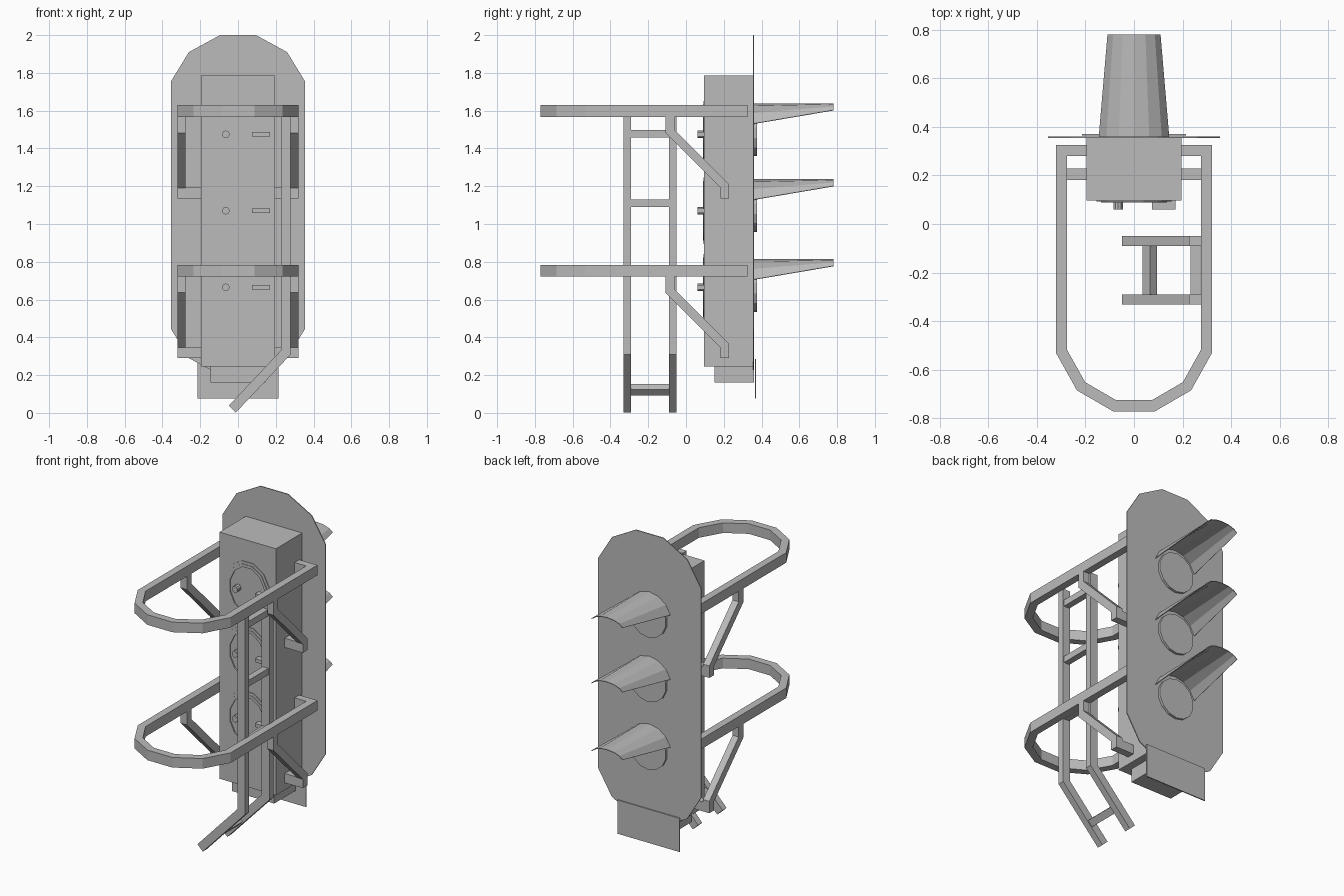
import bpy, bmesh, math
from mathutils import Vector

old = bpy.data.objects.get("Cube")
if old:
    bpy.data.objects.remove(old, do_unlink=True)

grey = bpy.data.materials.new("plain grey")
grey.use_nodes = True
grey.diffuse_color = (0.5, 0.5, 0.5, 1)
grey.node_tree.nodes["Principled BSDF"].inputs["Base Color"].default_value = (0.5, 0.5, 0.5, 1)

# Maps a 2D profile point (u, v) and depth d into space
PLANES = {
    "xz": lambda u, v, d: (u, d, v),
    "yz": lambda u, v, d: (d, u, v),
    "xy": lambda u, v, d: (u, v, d),
}


def finish(name, bm):
    bmesh.ops.recalc_face_normals(bm, faces=bm.faces)
    mesh = bpy.data.meshes.new(name)
    bm.to_mesh(mesh)
    bm.free()
    mesh.materials.append(grey)
    ob = bpy.data.objects.new(name, mesh)
    bpy.context.collection.objects.link(ob)
    return ob


def box(name, x, y, z):
    return prism(name, [(x[0], z[0]), (x[1], z[0]), (x[1], z[1]), (x[0], z[1])], "xz", *y)


def prism(name, outline, plane, lo, hi):
    """Extrude a flat outline between two depths."""
    bm = bmesh.new()
    place = PLANES[plane]
    a, b = ([bm.verts.new(place(u, v, d)) for u, v in outline] for d in (lo, hi))
    bm.faces.new(a)
    bm.faces.new(b)
    for i in range(len(a)):
        bm.faces.new((a[i - 1], a[i], b[i], b[i - 1]))
    return finish(name, bm)


def bar(name, path, width, plane, lo, hi, closed=False):
    """Square-section bar with mitred corners along a 2D path."""
    pts = [Vector(p) for p in path]
    n = len(pts)
    bm = bmesh.new()
    place = PLANES[plane]
    rings = []
    for i, p in enumerate(pts):
        before = (p - pts[i - 1]).normalized() if i or closed else None
        after = (pts[(i + 1) % n] - p).normalized() if i < n - 1 or closed else None
        before, after = before or after, after or before
        side = Vector((-before.y - after.y, before.x + after.x)).normalized()
        side *= width / 2 / side.dot(Vector((-before.y, before.x)))
        l, r = p + side, p - side
        rings.append([bm.verts.new(place(q.x, q.y, d))
                      for q, d in ((l, lo), (r, lo), (r, hi), (l, hi))])
    for i in range(n if closed else n - 1):
        a, b = rings[i], rings[(i + 1) % n]
        for k in range(4):
            bm.faces.new((a[k - 1], a[k], b[k], b[k - 1]))
    if not closed:
        bm.faces.new(rings[0])
        bm.faces.new(rings[-1])
    return finish(name, bm)


def ellipse(x, z, rx, rz, n):
    angles = [2 * math.pi * (i + 0.5) / n for i in range(n)]
    return [(x + rx * math.cos(a), z + rz * math.sin(a)) for a in angles]


def hood(name, zc):
    """Tapered visor: half-round at the plate, flatter at the tip."""
    bm = bmesh.new()
    r, n, top = 0.15, 6, zc + 0.15
    rows = []
    for y, sx, sz in ((0.36, 1, 1), (0.78, 0.75, 0.33)):
        row = []
        for i in range(n + 1):
            a = math.radians(17 + 146 * i / n)
            drop = r - r * math.sin(a)
            row.append(bm.verts.new((sx * r * math.cos(a), y, top - sz * drop)))
        rows.append(row)
    for i in range(n):
        bm.faces.new((rows[0][i], rows[0][i + 1], rows[1][i + 1], rows[1][i]))
    ob = finish(name, bm)
    mod = ob.modifiers.new("thickness", "SOLIDIFY")
    mod.thickness = 0.004
    mod.offset = 0


# Signal housing, backing plate and number plate
FRONT = 0.096
box("housing", (-0.195, 0.195), (FRONT, 0.355), (0.245, 1.785))
box("lower_housing", (-0.145, 0.145), (0.15, 0.36), (0.16, 0.245))
corner = [(0.355, 0.655), (0.26, 0.81), (0.095, 0.9)]
half = corner + [(-x, z) for x, z in reversed(corner)]
prism("backing_plate", [(x, 1.1 + z) for x, z in half] + [(-x, 1.1 - z) for x, z in half],
      "xz", 0.355, 0.361)
box("lower_plate", (-0.215, 0.215), (0.364, 0.371), (0.075, 0.285))

# Lamps: hood and lens at the back, access door at the front
lamps = {"top": (1.487, 1.475), "middle": (1.085, 1.07), "bottom": (0.662, 0.665)}
for label, (zb, zf) in lamps.items():
    hood(label + "_hood", zb)
    prism(label + "_lens", ellipse(0, zb - 0.003, 0.125, 0.125, 14), "xz", 0.36, 0.376)
    bar(label + "_door_rim", ellipse(0, zf, 0.15, 0.172, 12), 0.018, "xz",
        FRONT - 0.004, FRONT + 0.01, closed=True)
    bar(label + "_door_seal", ellipse(0, zf, 0.131, 0.154, 12), 0.018, "xz",
        FRONT - 0.007, FRONT + 0.01, closed=True)
    prism(label + "_door_knob", ellipse(-0.065, zf, 0.02, 0.02, 10), "xz", 0.06, FRONT)
    box(label + "_door_handle", (0.075, 0.17), (0.06, FRONT), (zf - 0.011, zf + 0.011))

# Guard hoops with their braces
right = [(0.195, 0.303), (0.298, 0.303), (0.298, -0.525), (0.218, -0.668), (0.08, -0.748)]
hoop = right + [(-x, y) for x, y in reversed(right)]
for label, z in (("upper", 1.566), ("lower", 0.721)):
    bar(label + "_hoop", hoop, 0.046, "xy", z, z + 0.063)
    brace = [(-0.085, z), (-0.085, z - 0.075), (0.205, z - 0.365), (0.205, z - 0.43)]
    for side, s in (("left", 1), ("right", -1)):
        lo, hi = sorted((s * 0.278, s * 0.321))
        bar(f"{label}_{side}_brace", brace, 0.046, "yz", lo, hi)
        lo, hi = sorted((s * 0.195, s * 0.28))
        box(f"{label}_{side}_brace_foot", (lo, hi), (0.182, 0.228), (z - 0.43, z - 0.372))

# Ladder with a kicked-in lower end
stile = [(0.253, 1.57), (0.253, 0.32), (-0.03, 0.02)]
for label, y in (("front", -0.311), ("rear", -0.07)):
    bar(label + "_ladder_stile", stile, 0.052, "xz", y - 0.02, y + 0.02)
for i, z in enumerate((1.478, 1.11, 0.742)):
    box(f"ladder_rung_{i + 1}", (0.233, 0.273), (-0.3, -0.08), (z - 0.02, z + 0.02))
bar("ladder_rung_4", [(0.05, 0.107), (0.08, 0.138)], 0.04, "xz", -0.3, -0.08)
